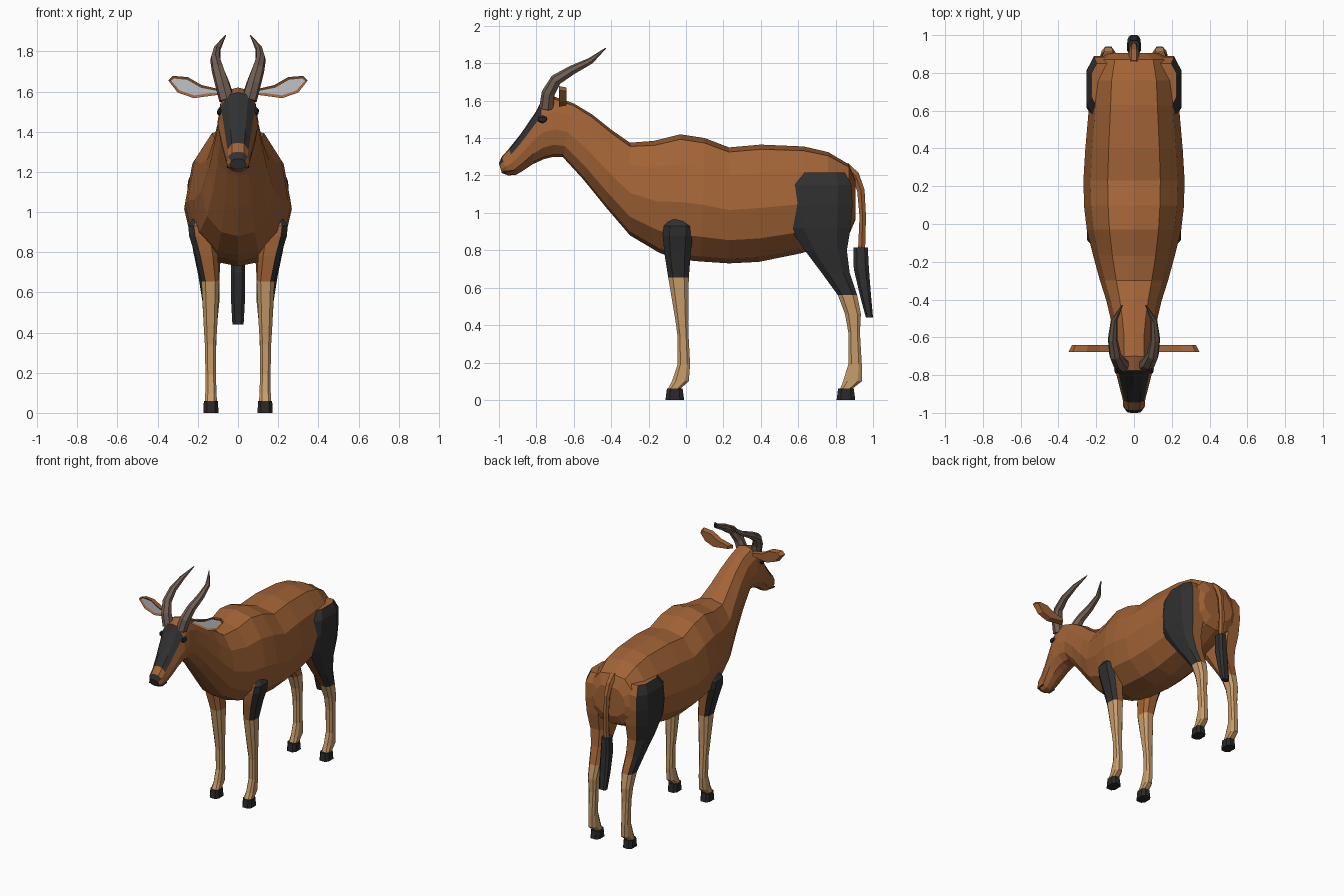
import bpy, bmesh, math
from mathutils import Vector


def material(name, rgb):
    m = bpy.data.materials.new(name)
    m.diffuse_color = (*rgb, 1)
    return m


BROWN = material("chestnut coat", (0.36, 0.125, 0.037))
BLACK = material("dark patch", (0.03, 0.03, 0.031))
TAN = material("tan stocking", (0.58, 0.335, 0.145))
HORN = material("horn", (0.17, 0.115, 0.09))
PALE = material("inner ear", (0.52, 0.54, 0.57))
HOOF = material("hoof", (0.022, 0.022, 0.024))


def finish(name, bm, mats, rule=None):
    bmesh.ops.recalc_face_normals(bm, faces=bm.faces[:])
    bm.normal_update()
    if rule:
        for f in bm.faces:
            f.material_index = rule(f.calc_center_median(), f.normal)
    me = bpy.data.meshes.new(name)
    bm.to_mesh(me)
    bm.free()
    for m in mats:
        me.materials.append(m)
    ob = bpy.data.objects.new(name, me)
    bpy.context.collection.objects.link(ob)
    return ob


def loft(name, rings, mats, rule=None):
    """Skin a list of equal-sized point rings and cap both ends."""
    bm = bmesh.new()
    vs = [[bm.verts.new(p) for p in r] for r in rings]
    n = len(vs[0])
    for a, b in zip(vs, vs[1:]):
        for i in range(n):
            j = (i + 1) % n
            bm.faces.new((a[i], a[j], b[j], b[i]))
    bm.faces.new(vs[0])
    bm.faces.new(vs[-1])
    return finish(name, bm, mats, rule)


# Half cross-section: width factor, height factor
HALF = [(0, 1), (0.52, 0.96), (0.86, 0.76), (1, 0.46), (0.86, 0.2), (0.46, 0.04), (0, 0)]
SECTION = HALF + [(-x, z) for x, z in HALF[-2:0:-1]]


def trunk_ring(yt, zt, yb, zb, w):
    return [(x * w, yb + (yt - yb) * k, zb + (zt - zb) * k) for x, k in SECTION]


# Torso, from rump to base of the neck
torso = [(0.905, 1.18, 0.905, 0.96, 0.13), (0.87, 1.26, 0.875, 0.89, 0.195),
         (0.76, 1.325, 0.76, 0.83, 0.228), (0.63, 1.355, 0.62, 0.785, 0.238),
         (0.4, 1.365, 0.39, 0.738, 0.258), (0.23, 1.35, 0.23, 0.73, 0.268),
         (0.1, 1.4, 0.08, 0.74, 0.264), (-0.03, 1.42, -0.03, 0.75, 0.25),
         (-0.17, 1.385, -0.14, 0.785, 0.22), (-0.3, 1.375, -0.3, 0.88, 0.18)]
# Neck and head, down to the muzzle
neck = [torso[-1], (-0.4, 1.445, -0.42, 1.02, 0.145), (-0.5, 1.525, -0.55, 1.18, 0.118),
        (-0.6, 1.585, -0.66, 1.3, 0.1)]
head = [neck[-1], (-0.7, 1.62, -0.71, 1.3, 0.102), (-0.775, 1.595, -0.76, 1.287, 0.1),
        (-0.8, 1.545, -0.82, 1.26, 0.09), (-0.885, 1.42, -0.88, 1.22, 0.072),
        (-0.945, 1.345, -0.91, 1.203, 0.06), (-0.985, 1.3, -0.95, 1.2, 0.057),
        (-1.0, 1.265, -0.985, 1.213, 0.04)]

loft("torso_and_neck", [trunk_ring(*r) for r in torso + neck[1:]], [BROWN])


def face_rule(c, n):
    if c.y < -0.988 and n.y < -0.8:
        return 1                                   # nose pad
    blaze = -0.94 < c.y < -0.775 and n.z > 0.12 and n.y < -0.1
    top = 1.31 + (-0.945 - c.y) * -1.0
    return 1 if blaze and c.z > top else 0


loft("head", [trunk_ring(*r) for r in head], [BROWN, BLACK], face_rule)


def limb_ring(s, z, y0, y1, x0, x1):
    """Octagonal horizontal ring filling a box, mirrored by s."""
    cx, cy, rx, ry = (x0 + x1) / 2, (y0 + y1) / 2, (x1 - x0) / 2, (y1 - y0) / 2
    k = 0.55
    octo = [(1, k), (k, 1), (-k, 1), (-1, k), (-1, -k), (-k, -1), (k, -1), (1, -k)]
    return [(s * (cx + a * rx), cy + b * ry, z) for a, b in octo]


# Limb tables: z, back-to-front extent, inner and outer x
SHOULDER = [(0.655, -0.095, 0.015, 0.093, 0.182), (0.78, -0.115, 0.025, 0.1, 0.212),
            (0.88, -0.125, 0.035, 0.11, 0.243), (0.93, -0.12, 0.035, 0.12, 0.248),
            (0.965, -0.085, 0.0, 0.13, 0.225)]
FRONT_SHIN = [(0.06, -0.095, -0.03, 0.105, 0.165), (0.1, -0.075, 0.015, 0.107, 0.163),
              (0.19, -0.045, 0.022, 0.11, 0.162), (0.34, -0.045, 0.014, 0.11, 0.165),
              (0.42, -0.056, 0.012, 0.104, 0.17), (0.655, -0.095, 0.015, 0.093, 0.182)]
THIGH = [(0.56, 0.812, 0.915, 0.092, 0.178), (0.68, 0.725, 0.875, 0.092, 0.197),
         (0.8, 0.635, 0.86, 0.085, 0.222), (0.92, 0.555, 0.88, 0.075, 0.244),
         (1.04, 0.54, 0.89, 0.07, 0.252), (1.15, 0.565, 0.885, 0.08, 0.25),
         (1.215, 0.62, 0.85, 0.1, 0.225)]
HIND_SHIN = [(0.06, 0.825, 0.89, 0.105, 0.165), (0.1, 0.84, 0.94, 0.107, 0.163),
             (0.19, 0.868, 0.94, 0.11, 0.162), (0.36, 0.868, 0.93, 0.108, 0.165),
             (0.46, 0.85, 0.935, 0.102, 0.172), (0.56, 0.812, 0.915, 0.092, 0.178)]


def tube(name, path, mats, sides=6, rule=None):
    """Loft through (point, radius) pairs."""
    pts = [Vector(p) for p, r in path]
    rings = []
    for i, (p, r) in enumerate(path):
        t = (pts[min(i + 1, len(pts) - 1)] - pts[max(i - 1, 0)]).normalized()
        u = t.cross(Vector((1, 0, 0))).normalized()
        v = t.cross(u)
        angs = [2 * math.pi * (j + 0.5) / sides for j in range(sides)]
        rings.append([pts[i] + (u * math.cos(a) + v * math.sin(a)) * r for a in angs])
    return loft(name, rings, mats, rule)


EAR = [(0.085, 1.585), (0.085, 1.61), (0.18, 1.632), (0.25, 1.672), (0.325, 1.678),
       (0.347, 1.655), (0.3, 1.595), (0.22, 1.567), (0.14, 1.578)]


def ear(name, s):
    """Thin leaf with a rimmed, sunken pale front."""
    bm = bmesh.new()
    front = [bm.verts.new((s * x, -0.678, z)) for x, z in EAR]
    mid = Vector((0.215, 1.622))
    back = []
    for x, z in EAR:
        p = mid + (Vector((x, z)) - mid) * 0.86
        back.append(bm.verts.new((s * p.x, -0.64, p.y)))
    n = len(EAR)
    face = bm.faces.new(front)
    bm.faces.new(back)
    for i in range(n):
        j = (i + 1) % n
        bm.faces.new((front[i], front[j], back[j], back[i]))
    bmesh.ops.recalc_face_normals(bm, faces=bm.faces[:])
    bmesh.ops.inset_region(bm, faces=[face], thickness=0.014, depth=-0.008)
    face.material_index = 1
    finish(name, bm, [BROWN, PALE])


for s, side in ((1, "left"), (-1, "right")):
    def outer_patch(c, n, s=s):
        return 1 if n.x * s > 0.52 else 0

    # Legs
    for name, table, mats, rule in (
            ("shoulder", SHOULDER, [BROWN, BLACK], outer_patch),
            ("front_shin", FRONT_SHIN, [TAN], None),
            ("thigh", THIGH, [BROWN, BLACK], lambda c, n, s=s: 1 if n.x * s > 0.3 else 0),
            ("hind_shin", HIND_SHIN, [TAN], None)):
        loft(f"{side}_{name}", [limb_ring(s, *r) for r in table], mats, rule)
    for name, y in (("front_hoof", -0.11), ("hind_hoof", 0.805)):
        loft(f"{side}_{name}", [limb_ring(s, 0, y, y + 0.1, 0.097, 0.173),
                                limb_ring(s, 0.06, y + 0.008, y + 0.092, 0.1, 0.17)], [HOOF])
    # Horns
    tube(f"{side}_horn", [((s * x, y, z), r) for x, y, z, r in (
        (0.055, -0.745, 1.56, 0.04), (0.078, -0.735, 1.64, 0.037),
        (0.1, -0.695, 1.71, 0.032), (0.113, -0.61, 1.762, 0.026),
        (0.105, -0.51, 1.812, 0.018), (0.062, -0.43, 1.88, 0.003))], [HORN], 7)
    ear(f"{side}_ear", s)
    # Eye
    bm = bmesh.new()
    bmesh.ops.create_icosphere(bm, subdivisions=1, radius=0.024)
    for v in bm.verts:
        v.co = Vector((s * 0.092 + v.co.x * 0.6, -0.768 + v.co.y * 1.2, 1.5 + v.co.z * 0.9))
    finish(f"{side}_eye", bm, [HOOF])
    # Mouth corner
    loft(f"{side}_mouth", [[(s * x, -0.975, z) for x, z in ((0.03, 1.222), (0.053, 1.226), (0.053, 1.218))],
                           [(s * x, -0.92, z) for x, z in ((0.03, 1.226), (0.057, 1.23), (0.057, 1.226))]], [BLACK])

# Tail and its dark tuft
tube("tail", [((0, y, z), r) for y, z, r in (
    (0.85, 1.25, 0.028), (0.905, 1.2, 0.026), (0.935, 1.12, 0.023), (0.945, 0.98, 0.02),
    (0.938, 0.78, 0.022))], [BROWN])
loft("tail_tuft", [limb_ring(1, z, y0, y1, -w, w) for z, y0, y1, w in (
    (0.815, 0.895, 0.972, 0.03), (0.7, 0.897, 0.978, 0.036), (0.55, 0.932, 0.99, 0.034),
    (0.44, 0.962, 1.0, 0.028))], [BLACK])
